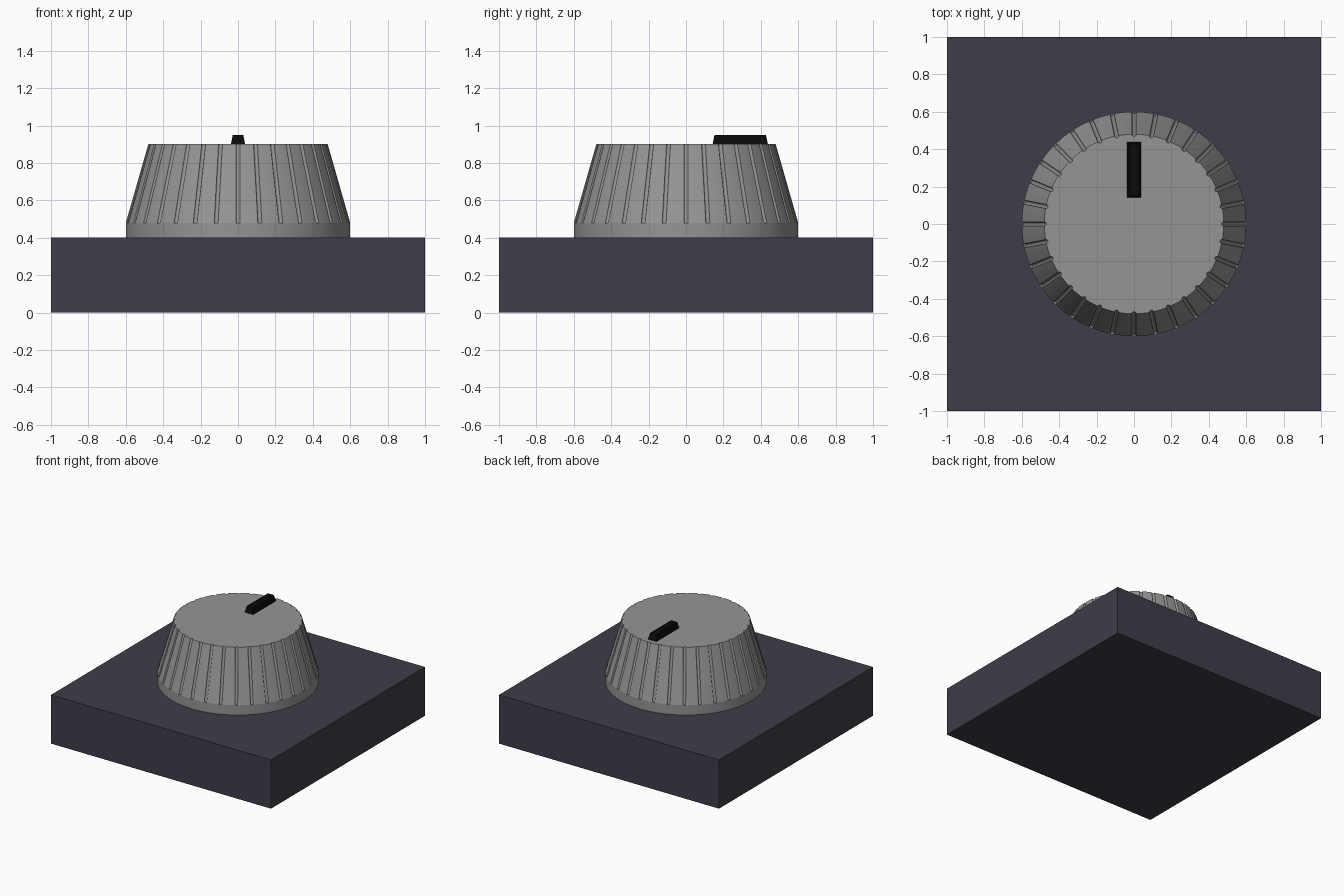
import bpy, bmesh
from math import radians, tau
from mathutils import Matrix, Vector

if "Cube" in bpy.data.objects:
    bpy.data.objects.remove(bpy.data.objects["Cube"])


def add_object(name, bm, color=None):
    mesh = bpy.data.meshes.new(name)
    bmesh.ops.recalc_face_normals(bm, faces=bm.faces)
    bm.to_mesh(mesh)
    bm.free()
    obj = bpy.data.objects.new(name, mesh)
    bpy.context.collection.objects.link(obj)
    if color:
        mat = bpy.data.materials.new(name + "_color")
        mat.diffuse_color = (*color, 1)
        mat.use_nodes = True
        mat.node_tree.nodes["Principled BSDF"].inputs["Base Color"].default_value = mat.diffuse_color
        mesh.materials.append(mat)
    return obj


# Square base block
bm = bmesh.new()
bmesh.ops.create_cube(bm, size=1, matrix=Matrix.Translation((0, 0, 0.2)) @ Matrix.Diagonal((2, 2, 0.4, 1)))
add_object("base_block", bm, (0.05, 0.045, 0.065))

# Knob: short straight skirt, then a tapered body
SIDES = 128
bm = bmesh.new()
rings = []
for r, z in [(0.6, 0.4), (0.6, 0.48), (0.48, 0.9)]:
    rings.append([bm.verts.new(Matrix.Rotation(tau * i / SIDES, 3, 'Z') @ Vector((r, 0, z)))
                  for i in range(SIDES)])
for low, high in zip(rings, rings[1:]):
    for i in range(SIDES):
        j = (i + 1) % SIDES
        bm.faces.new((low[i], low[j], high[j], high[i]))
bm.faces.new(rings[0])
bm.faces.new(rings[-1])
knob = add_object("knob", bm, (0.3, 0.3, 0.3))

# Grip grooves: thin rods laid along the taper, cut out of the knob
GROOVES = 32
bottom, top = Vector((0.6, 0, 0.48)), Vector((0.48, 0, 0.9))
slope = (top - bottom).normalized()
end = top + slope * 0.05
rod = Matrix.Translation((bottom + end) / 2) @ slope.to_track_quat('Z', 'Y').to_matrix().to_4x4()
bm = bmesh.new()
for i in range(GROOVES):
    bmesh.ops.create_cone(bm, cap_ends=True, segments=12, radius1=0.011, radius2=0.011,
                          depth=(end - bottom).length,
                          matrix=Matrix.Rotation(tau * i / GROOVES, 4, 'Z') @ rod)
cutter = add_object("groove_cutter", bm)
cut = knob.modifiers.new("grooves", 'BOOLEAN')
cut.operation, cut.solver, cut.object = 'DIFFERENCE', 'EXACT', cutter
bpy.context.view_layer.objects.active = knob
knob.select_set(True)
bpy.ops.object.modifier_apply(modifier=cut.name)
bpy.data.objects.remove(cutter)
bpy.ops.object.shade_smooth_by_angle(angle=radians(12))

# Pointer bar on top, tapering upward
bm = bmesh.new()
bmesh.ops.create_cube(bm, size=1)
for v in bm.verts:
    upper = v.co.z > 0
    v.co = (v.co.x * (0.056 if upper else 0.08),
            0.29 + v.co.y * (0.275 if upper else 0.3),
            0.95 if upper else 0.89)
add_object("pointer_bar", bm, (0.003, 0.003, 0.003))
